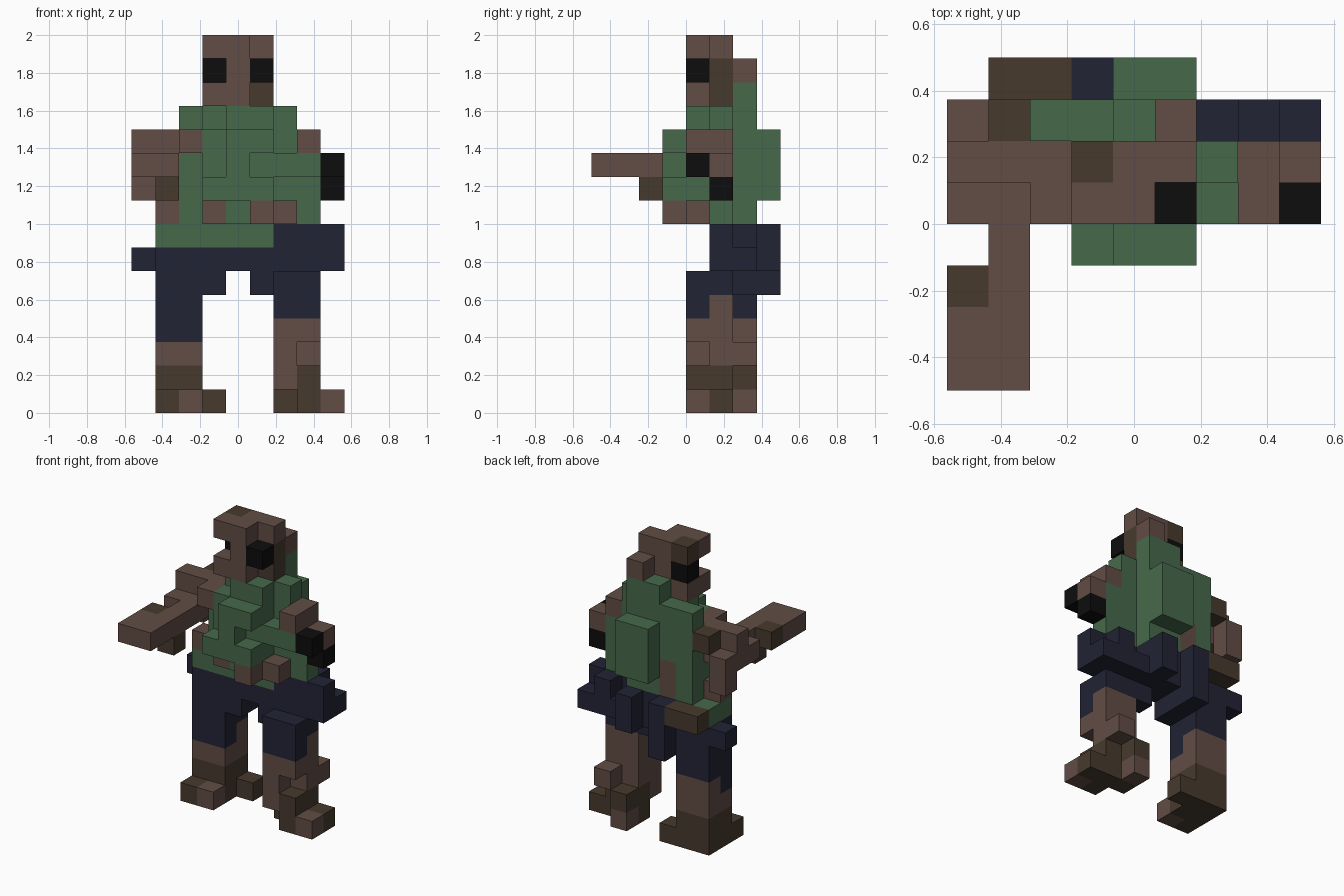
import bpy, bmesh
from mathutils import Vector

old = bpy.data.objects.get("Cube")
if old:
    bpy.data.objects.remove(old, do_unlink=True)

S = 0.125                                   # block size
ORIGIN = Vector((-0.5625, -0.5, 0.0))       # corner of the block grid

COLOURS = {
    "brown_skin": (0.122, 0.073, 0.060),
    "dark_olive": (0.062, 0.042, 0.026),
    "green_shirt": (0.062, 0.142, 0.070),
    "navy_trousers": (0.016, 0.017, 0.035),
    "black": (0.004, 0.004, 0.004),
}
SKIN, OLIVE, GREEN, NAVY, BLACK = range(5)
materials = []
for name, rgb in COLOURS.items():
    m = bpy.data.materials.new(name)
    m.use_nodes = True
    m.diffuse_color = (*rgb, 1)
    bsdf = m.node_tree.nodes["Principled BSDF"]
    bsdf.inputs["Base Color"].default_value = (*rgb, 1)
    bsdf.inputs["Roughness"].default_value = 0.9
    materials.append(m)

blocks = {}                                 # cell -> (part, colour)


def span(v):
    return range(v, v + 1) if isinstance(v, int) else range(v[0], v[1] + 1)


def fill(part, colour, x, y, z):
    """Fill a box of grid cells; each axis is one index or a (first, last) pair."""
    for i in span(x):
        for j in span(y):
            for k in span(z):
                blocks[i, j, k] = (part, colour)


# Head: skull, recessed right eye, protruding left eye, hair patches
fill("head", SKIN, (3, 4), (4, 5), 13)
fill("head", SKIN, 4, (4, 5), (14, 15))
fill("head", SKIN, 3, 4, 15)
fill("head", SKIN, 5, 5, 15)
fill("head", SKIN, 5, 6, 14)
fill("head", OLIVE, 3, 5, 15)
fill("head", OLIVE, 5, 5, (13, 14))
fill("head", BLACK, 3, 5, 14)
fill("head", BLACK, 5, 4, 14)

# Torso: core, shoulders, nape, chest
fill("torso", GREEN, (2, 5), (5, 6), (8, 11))
fill("torso", GREEN, (2, 5), 6, 12)
fill("torso", GREEN, (3, 6), 5, 12)
fill("torso", GREEN, (4, 5), 4, 12)
fill("torso", GREEN, (4, 5), 6, 13)
fill("torso", GREEN, (3, 5), 4, (8, 11))
fill("torso", GREEN, (3, 5), 3, 9)
fill("torso", GREEN, 4, 3, 10)
fill("torso", GREEN, (4, 5), 3, 11)
fill("torso", GREEN, 6, 5, (8, 11))
fill("torso", GREEN, 7, 5, (8, 10))
fill("torso", GREEN, (6, 7), 4, 10)
# Torn patches of the shirt
fill("torso", SKIN, 3, 6, (8, 9))
fill("torso", SKIN, 3, 4, 8)
fill("torso", SKIN, 5, 3, 8)
fill("torso", SKIN, 6, 4, 8)
fill("torso", SKIN, 1, 5, 8)
# Shirt hem and back slab
fill("torso", GREEN, (1, 5), 5, 7)
fill("torso", GREEN, (1, 2), 6, 7)
fill("back_slab", GREEN, (4, 5), 7, (9, 11))

# Right arm, reaching forward
fill("right_arm", SKIN, (0, 1), 5, (10, 11))
fill("right_arm", SKIN, 2, (4, 5), 11)
fill("right_arm", SKIN, (0, 1), 4, 10)
fill("right_arm", SKIN, 0, 6, (9, 10))
fill("right_arm", OLIVE, 1, 6, 11)
fill("right_arm", SKIN, 1, (0, 3), 10)
fill("right_arm", SKIN, 0, (0, 2), 10)
fill("right_arm", OLIVE, 0, 2, 10)
fill("right_arm", OLIVE, 1, 2, 9)

# Left arm with dark hand
fill("left_arm", SKIN, 7, (4, 5), 11)
fill("left_arm", SKIN, 8, 5, 10)
fill("left_arm", BLACK, 8, 4, 10)
fill("left_arm", BLACK, 8, 5, 9)

# Hips and belt pouch
fill("hips", NAVY, (1, 7), (5, 6), 6)
fill("hips", NAVY, 0, 6, 6)
fill("hips", NAVY, (3, 5), 6, 7)
fill("hips", NAVY, 3, 7, (5, 7))
fill("hips", NAVY, 5, 7, (6, 7))
fill("hips", NAVY, (6, 8), 5, (6, 7))
fill("hips", NAVY, 7, 6, 7)
fill("hips", NAVY, 8, 6, 6)
fill("hips", NAVY, 3, (5, 6), 5)
fill("hips", NAVY, 5, 5, 5)
fill("belt_pouch", OLIVE, (1, 2), 7, 7)

# Right leg and boot
fill("right_leg", NAVY, (1, 2), (5, 6), (4, 5))
fill("right_leg", NAVY, (1, 2), 5, 3)
fill("right_leg", SKIN, (1, 2), 6, 3)
fill("right_leg", SKIN, (1, 2), (5, 6), 2)
fill("right_boot", OLIVE, (1, 2), (5, 6), (0, 1))
fill("right_boot", OLIVE, 1, 4, 0)
fill("right_boot", SKIN, 2, 4, 0)
fill("right_boot", OLIVE, 3, 6, 0)

# Left leg and boot
fill("left_leg", NAVY, (6, 7), (4, 5), 5)
fill("left_leg", NAVY, (6, 7), 4, 4)
fill("left_leg", SKIN, (6, 7), 5, (2, 4))
fill("left_leg", SKIN, 6, 4, (1, 3))
fill("left_leg", SKIN, 7, 4, 3)
fill("left_leg", SKIN, 7, 6, 2)
fill("left_boot", OLIVE, (6, 7), 5, (0, 1))
fill("left_boot", OLIVE, 7, 4, (0, 1))
fill("left_boot", OLIVE, 6, 6, 1)
fill("left_boot", SKIN, 6, 6, 0)
fill("left_boot", SKIN, 8, 4, 0)
fill("left_boot", OLIVE, 8, 5, 0)


def build(part):
    """Make one mesh from the outer faces of a part's blocks."""
    bm = bmesh.new()
    corners = {}

    def vert(p):
        if p not in corners:
            corners[p] = bm.verts.new(ORIGIN + Vector(p) * S)
        return corners[p]

    for cell, (owner, colour) in blocks.items():
        if owner != part:
            continue
        for axis in range(3):
            u, v = (axis + 1) % 3, (axis + 2) % 3
            for side in (0, 1):
                near = list(cell)
                near[axis] += 2 * side - 1
                if tuple(near) in blocks:
                    continue
                ring = []
                for du, dv in ((0, 0), (1, 0), (1, 1), (0, 1)):
                    p = list(cell)
                    p[axis] += side
                    p[u] += du
                    p[v] += dv
                    ring.append(vert(tuple(p)))
                face = bm.faces.new(ring if side else ring[::-1])
                face.material_index = colour
    mesh = bpy.data.meshes.new(part)
    for m in materials:
        mesh.materials.append(m)
    bm.to_mesh(mesh)
    bm.free()
    bpy.context.collection.objects.link(bpy.data.objects.new(part, mesh))


for part in dict.fromkeys(owner for owner, _ in blocks.values()):
    build(part)
